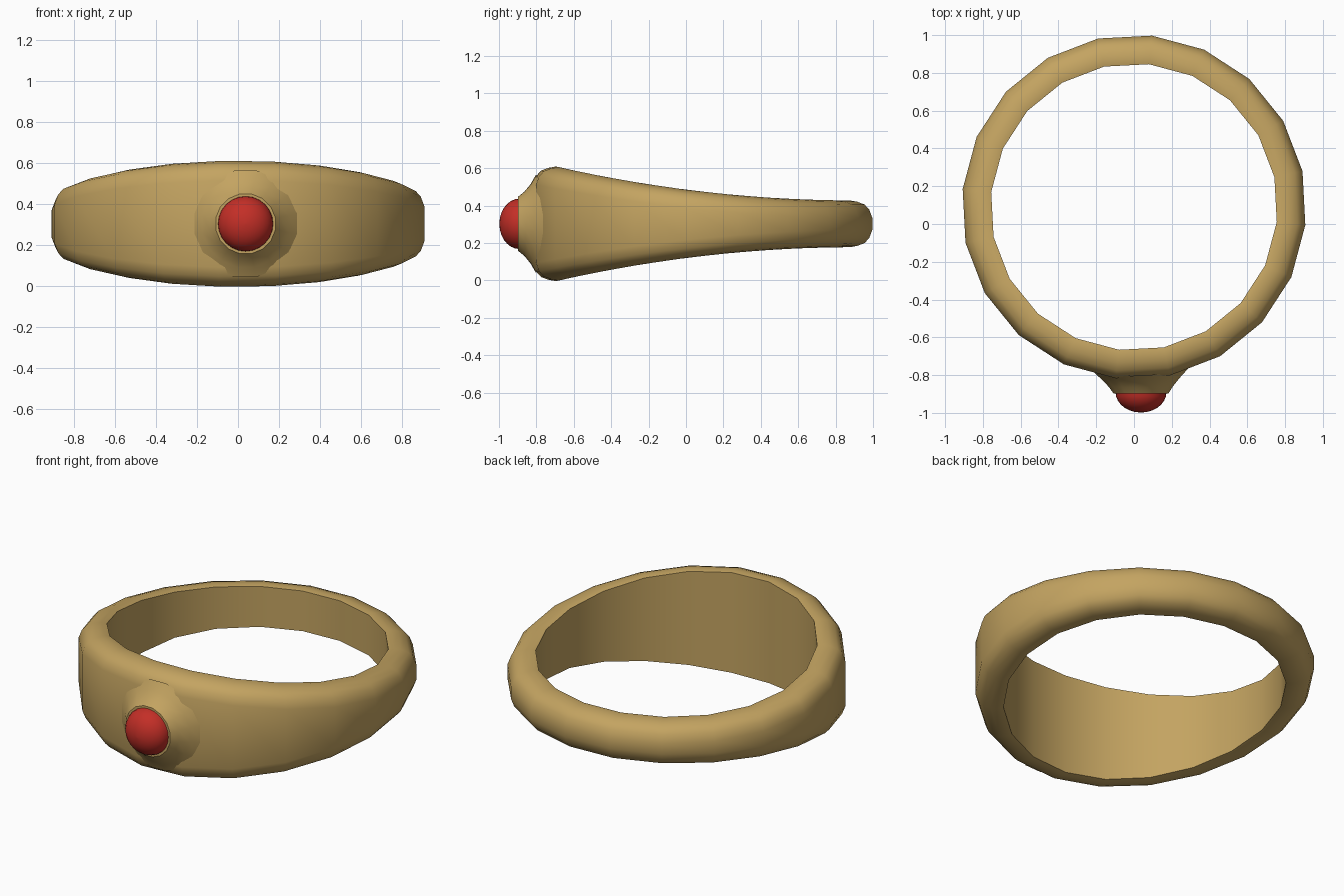
import bpy, bmesh, math

if "Cube" in bpy.data.objects:
    bpy.data.objects.remove(bpy.data.objects["Cube"])

ZC = 0.303          # mid height of the ring
CY = 0.09           # ring centre in y
SIDES = 20


def material(name, rgb):
    m = bpy.data.materials.new(name)
    m.diffuse_color = (*rgb, 1)
    m.use_nodes = True
    m.node_tree.nodes["Principled BSDF"].inputs["Base Color"].default_value = m.diffuse_color
    return m


gold = material("gold", (0.55, 0.37, 0.12))
red = material("red gem", (0.55, 0.028, 0.02))


def make(name, loops, mat, close_loops=False, cap_end=False):
    """Skin a list of closed vertex loops into a smooth object."""
    bm = bmesh.new()
    rows = [[bm.verts.new(p) for p in loop] for loop in loops]
    n = len(rows[0])
    pairs = list(zip(rows, rows[1:]))
    if close_loops:
        pairs.append((rows[-1], rows[0]))
    for a, b in pairs:
        for i in range(n):
            j = (i + 1) % n
            bm.faces.new((a[i], a[j], b[j], b[i]))
    if cap_end:
        bm.faces.new(rows[-1])
    bmesh.ops.recalc_face_normals(bm, faces=bm.faces)
    me = bpy.data.meshes.new(name)
    bm.to_mesh(me)
    bm.free()
    me.materials.append(mat)
    ob = bpy.data.objects.new(name, me)
    bpy.context.collection.objects.link(ob)
    bpy.ops.object.select_all(action='DESELECT')
    ob.select_set(True)
    bpy.context.view_layer.objects.active = ob
    bpy.ops.object.shade_smooth_by_angle(angle=math.radians(42))
    return ob


# Band: rounded section (radius, drop below crest), taller at the front
section = [(0.76, 0.006), (0.79, 0), (0.83, 0.007), (0.87, 0.022),
           (0.895, 0.05), (0.912, 0.095)]
loops = []
for k in range(SIDES):
    a = math.radians(12 + 360 / SIDES * k)
    t = (0.9 - (CY + 0.8 * math.sin(a))) / 1.6
    h = 0.125 + 0.18 * t * t
    upper = [(r, h - d) for r, d in section]
    lower = [(r, -z) for r, z in reversed(upper)]
    loops.append([(r * math.cos(a), CY + r * math.sin(a), ZC + z)
                  for r, z in upper + lower])
make("band", loops, gold, close_loops=True)


# Setting: flared collar whose foot follows the curve of the band
GX = 0.037
collar = [(0.265, 0.0, 0), (0.215, 0.3, 0), (0.175, 0.65, 0),
          (0.148, 1.0, 0), (0.135, 1.0, 0)]
loops = []
for r, f, _ in collar:
    loop = []
    for k in range(16):
        a = 2 * math.pi * (k + 0.5) / 16
        x = GX + r * math.cos(a)
        foot = CY - math.sqrt(0.906 ** 2 - x * x) + 0.012
        loop.append((x, foot * (1 - f) - 0.897 * f, ZC + r * math.sin(a)))
    loops.append(loop)
make("setting", loops, gold, cap_end=True)

# Gem: shallow dome seated in the setting
loops = []
for i in range(8):
    e = math.radians(88) * i / 7
    r = 0.135 * math.cos(e)
    loops.append([(GX + r * math.cos(2 * math.pi * k / 24),
                   -0.89 - 0.108 * math.sin(e),
                   ZC + r * math.sin(2 * math.pi * k / 24)) for k in range(24)])
make("gem", loops, red, cap_end=True)
